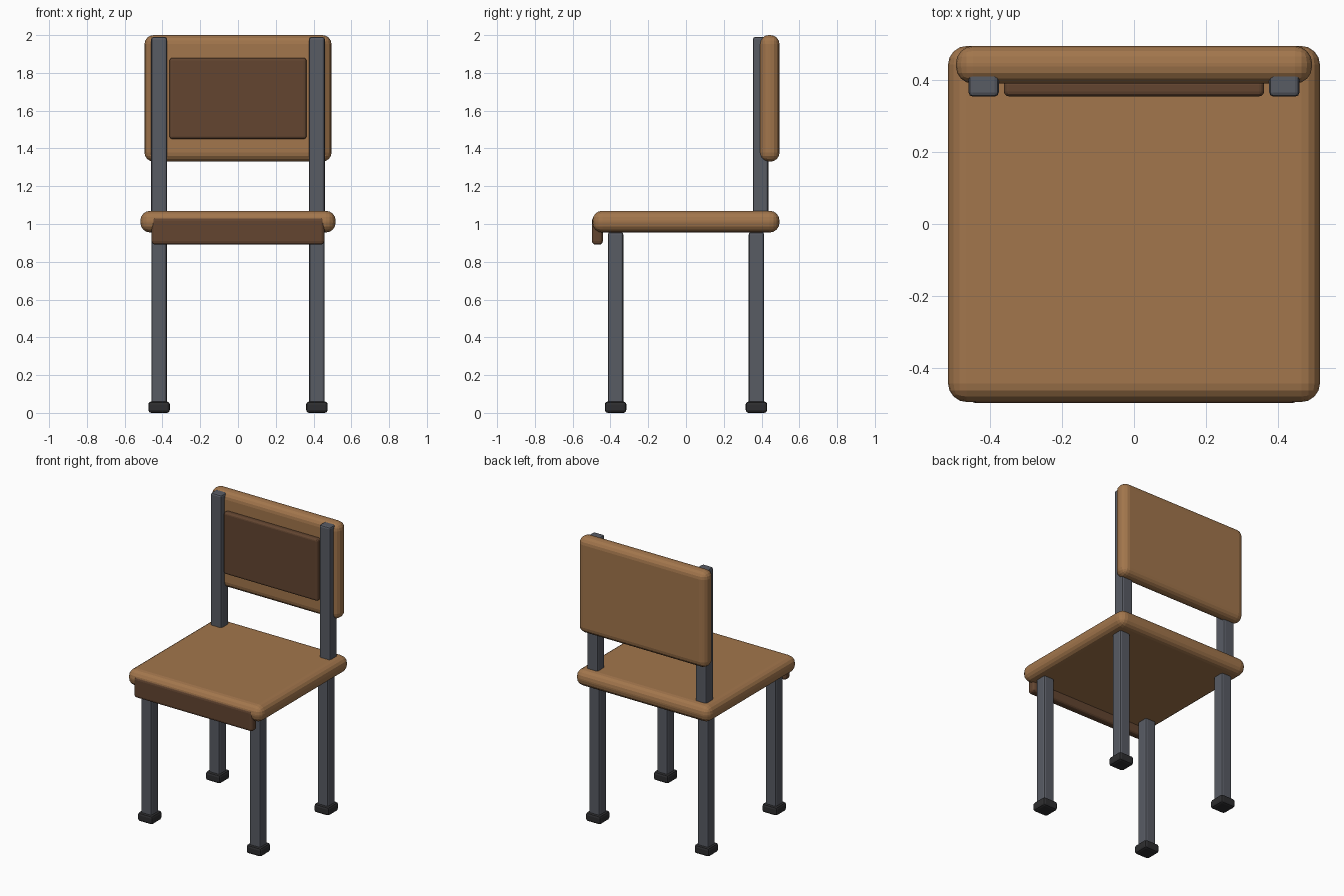
import bpy

if "Cube" in bpy.data.objects:
    bpy.data.objects.remove(bpy.data.objects["Cube"], do_unlink=True)


def material(name, r, g, b):
    mat = bpy.data.materials.new(name)
    mat.use_nodes = True
    mat.diffuse_color = (r, g, b, 1)
    mat.node_tree.nodes["Principled BSDF"].inputs["Base Color"].default_value = (r, g, b, 1)
    return mat


wood = material("warm wood", 0.36, 0.18, 0.072)
dark_wood = material("dark wood", 0.125, 0.06, 0.03)
metal = material("grey metal", 0.098, 0.106, 0.127)
rubber = material("black rubber", 0.027, 0.027, 0.029)


def rounded_box(name, x, y, z, mat, radius, segments):
    """Box spanning the (low, high) ranges x, y, z with rounded edges."""
    spans = (x, y, z)
    centre = [(low + high) / 2 for low, high in spans]
    bpy.ops.mesh.primitive_cube_add(size=1, location=centre)
    obj = bpy.context.object
    obj.name = name
    obj.scale = [high - low for low, high in spans]
    bpy.ops.object.transform_apply(location=False, rotation=False, scale=True)
    bevel = obj.modifiers.new("rounded edges", "BEVEL")
    bevel.width = radius
    bevel.segments = segments
    obj.data.materials.append(mat)
    return obj


def around(centre, half):
    return (centre - half, centre + half)


# Seat and the apron along its front edge
rounded_box("seat", around(0, 0.517), around(0, 0.495), (0.955, 1.07), wood, 0.052, 4)
rounded_box("front_apron", around(0, 0.457), (-0.498, -0.44), (0.891, 1.035), dark_wood, 0.018, 3)

# Backrest board and its inner pad
rounded_box("backrest", around(0, 0.495), (0.39, 0.495), (1.33, 2.0), wood, 0.048, 4)
rounded_box("backrest_pad", around(0, 0.362), (0.355, 0.4), (1.45, 1.88), dark_wood, 0.014, 3)

# Legs, feet and backrest uprights on each side
for side, sign in (("left", 1), ("right", -1)):
    cx = sign * 0.418
    rounded_box(side + "_upright", around(cx, 0.042), (0.354, 0.436), (1.0, 1.99), metal, 0.012, 2)
    for end, cy in (("front", -0.373), ("back", 0.373)):
        rounded_box(f"{end}_{side}_leg", around(cx, 0.041), around(cy, 0.041),
                    (0.04, 0.957), metal, 0.012, 2)
        rounded_box(f"{end}_{side}_foot", around(cx, 0.057), around(cy, 0.057),
                    (0, 0.06), rubber, 0.015, 2)
